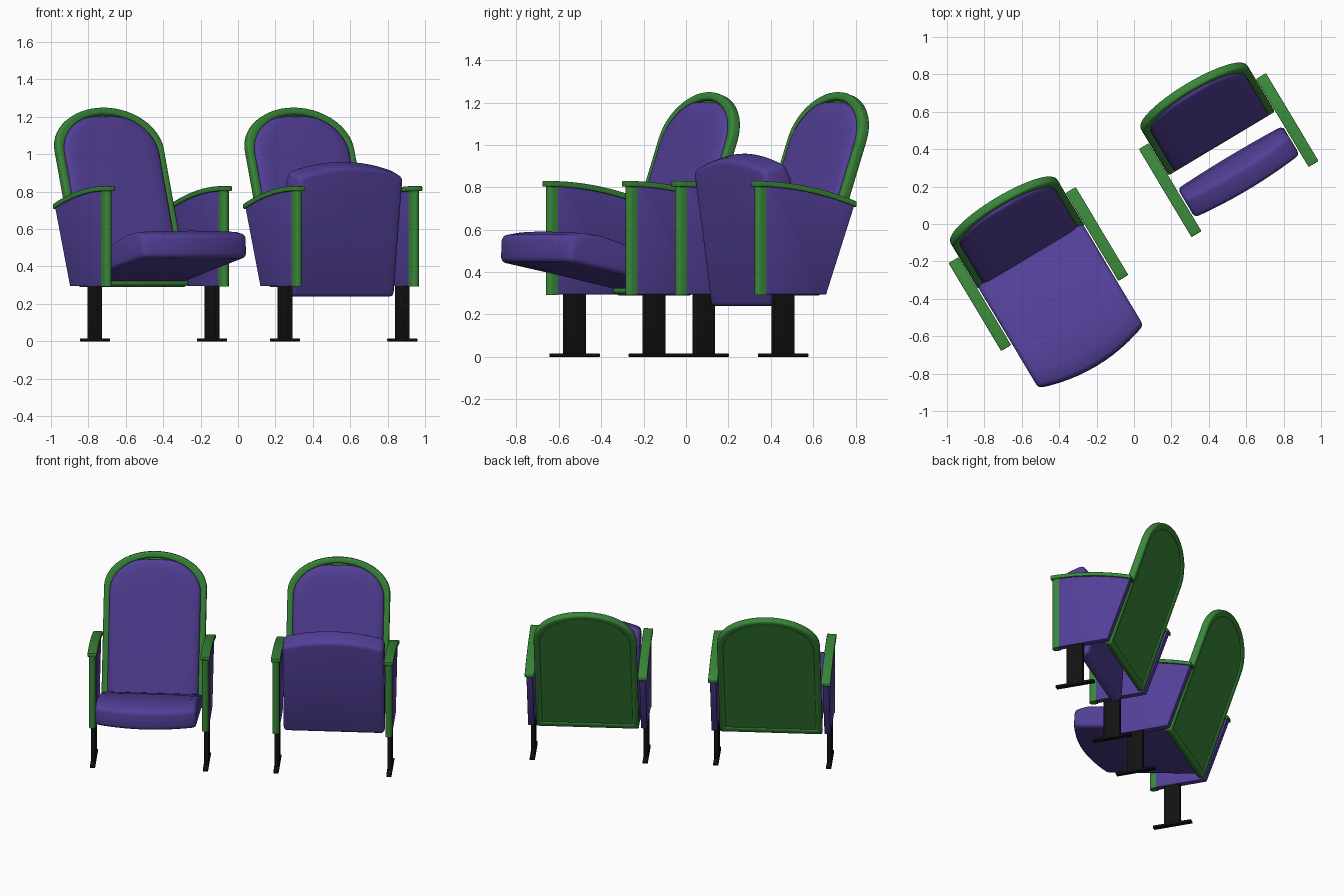
import bpy, bmesh, math
from mathutils import Matrix, Vector

if "Cube" in bpy.data.objects:
    bpy.data.objects.remove(bpy.data.objects["Cube"])


def material(name, rgb):
    m = bpy.data.materials.new(name)
    m.diffuse_color = (*rgb, 1)
    m.use_nodes = True
    m.node_tree.nodes["Principled BSDF"].inputs["Base Color"].default_value = m.diffuse_color
    return m


PURPLE = material("purple_fabric", (0.085, 0.05, 0.31))
GREEN = material("green_trim", (0.04, 0.24, 0.04))
BLACK = material("black_metal", (0.006, 0.006, 0.006))


def skin(name, loops, mat, matrix, bevel=0.0, wrap=False):
    """Skin a list of equal-length point loops; cap the ends or wrap around."""
    bm = bmesh.new()
    rings = [[bm.verts.new(p) for p in loop] for loop in loops]
    n = len(rings[0])
    pairs = list(zip(rings, rings[1:])) + ([(rings[-1], rings[0])] if wrap else [])
    for a, b in pairs:
        for i in range(n):
            j = (i + 1) % n
            bm.faces.new((a[i], a[j], b[j], b[i]))
    if not wrap:
        bm.faces.new(rings[0])
        bm.faces.new(rings[-1])
    bmesh.ops.recalc_face_normals(bm, faces=bm.faces[:])
    if bevel:
        sharp = [e for e in bm.edges if e.calc_face_angle(0) > math.radians(40)]
        bmesh.ops.bevel(bm, geom=sharp, offset=bevel, segments=3, profile=0.5,
                        affect='EDGES', clamp_overlap=True)
    mesh = bpy.data.meshes.new(name)
    bm.to_mesh(mesh)
    bm.free()
    mesh.materials.append(mat)
    ob = bpy.data.objects.new(name, mesh)
    bpy.context.collection.objects.link(ob)
    ob.matrix_world = matrix
    return ob


def across(profile, x0, x1):
    """Two loops of a side (y, z) profile at x0 and x1."""
    return [[(x, y, z) for y, z in profile] for x in (x0, x1)]


def rect(y0, y1, z0, z1):
    return [(y0, z0), (y1, z0), (y1, z1), (y0, z1)]


def back_outline(depth, inset, dip=0.0):
    """Arched backrest outline in its own plane, at the given depth."""
    hw, v0, v1, h = 0.332 - inset, 0.008 + inset, 1.015 - inset, 0.235 - inset * 0.3
    pts = [(-hw, depth, v0), (hw, depth, v0)]
    for i in range(29):
        t = math.pi * i / 28
        x = hw * math.cos(t)
        pts.append((x, depth, v1 - h + h * math.sin(t) - dip * math.exp(-(x / 0.09) ** 2)))
    return pts


def arm_top(y):
    return 0.83 - 0.095 * ((y + 0.16) / 0.545) ** 2


def seat_loops():
    """Side profile of the cushion swept over the width with a bowed front."""
    prof = [(0.20, 0.318), (0.205, 0.392), (0.04, 0.462), (-0.12, 0.528), (-0.25, 0.568),
            (-0.35, 0.583), (-0.428, 0.572), (-0.434, 0.448), (-0.12, 0.385)]
    loops = []
    for i in range(13):
        s = -1 + i / 6
        bow = 0.058 * (1 - s * s)
        loops.append([(0.327 * s, y - bow * min(1, max(0, (-0.12 - y) / 0.3)),
                       z + (0.008 * (1 - s * s) if k in (3, 4, 5) else 0))
                      for k, (y, z) in enumerate(prof)])
    return loops


def chair(tag, cx, cy, fold):
    M = Matrix.Translation((cx, cy, 0)) @ Matrix.Rotation(math.radians(30.9), 4, 'Z')

    # legs, feet, side panels, posts and armrests
    for side, x in (("left", -0.365), ("right", 0.365)):
        part = lambda p: f"{tag}_{side}_{p}"
        skin(part("leg"), across(rect(-0.055, 0.055, 0.01, 0.31), x - 0.015, x + 0.015),
             BLACK, M, 0.004)
        skin(part("foot"), across(rect(-0.13, 0.13, 0, 0.016), x - 0.017, x + 0.017),
             BLACK, M, 0.003)
        ys = [0.383 - 0.493 * i / 10 for i in range(11)]
        panel = [(-0.11, 0.295), (0.226, 0.295)] + [(y, arm_top(y) - 0.015) for y in ys]
        skin(part("panel"), across(panel, x - 0.02, x + 0.02), PURPLE, M, 0.003)
        plan = [(x + 0.023, -0.105), (x - 0.023, -0.105)]
        plan += [(x - 0.023 * math.cos(t), -0.13 - 0.024 * math.sin(t))
                 for t in (math.pi * i / 10 for i in range(11))]
        skin(part("post"), [[(a, b, z) for a, b in plan] for z in (0.292, 0.815)], GREEN, M)
        ya = [-0.16 + 0.548 * i / 14 for i in range(15)]
        arm = [(y, arm_top(y)) for y in ya] + [(y, arm_top(y) - 0.027) for y in reversed(ya)]
        skin(part("armrest"), across(arm, x - 0.031, x + 0.031), GREEN, M, 0.005)

    # leaning backrest: rim, rear shell, padded front
    B = M @ Matrix.Translation((0, 0.18, 0.295)) @ Matrix.Rotation(math.radians(-19.3), 4, 'X')
    skin(f"{tag}_back_rim", [back_outline(0, 0), back_outline(0.048, 0),
                             back_outline(0.048, 0.04), back_outline(0, 0.04)],
         GREEN, B, 0.012, wrap=True)
    skin(f"{tag}_back_shell", [back_outline(0.02, 0.03), back_outline(0.040, 0.03)], GREEN, B)
    skin(f"{tag}_back_cushion",
         [back_outline(d, i, 0.016) for d, i in ((0.025, 0.038), (0.004, 0.038), (-0.006, 0.043),
                                                 (-0.013, 0.055), (-0.018, 0.08), (-0.021, 0.12))],
         PURPLE, B)

    # seat, tipped up around its hinge when folded
    hinge = Vector((0, 0.046, 0.41))
    S = M @ Matrix.Translation(hinge) @ Matrix.Rotation(math.radians(-fold), 4, 'X') \
        @ Matrix.Translation(-hinge)
    skin(f"{tag}_seat", seat_loops(), PURPLE, S, 0.024)


chair("open_chair", -0.4525, -0.3385, 0)
chair("folded_chair", 0.565, 0.2705, 70)

for ob in bpy.data.objects:
    ob.select_set(True)
    bpy.context.view_layer.objects.active = ob
bpy.ops.object.shade_smooth_by_angle(angle=math.radians(35))
